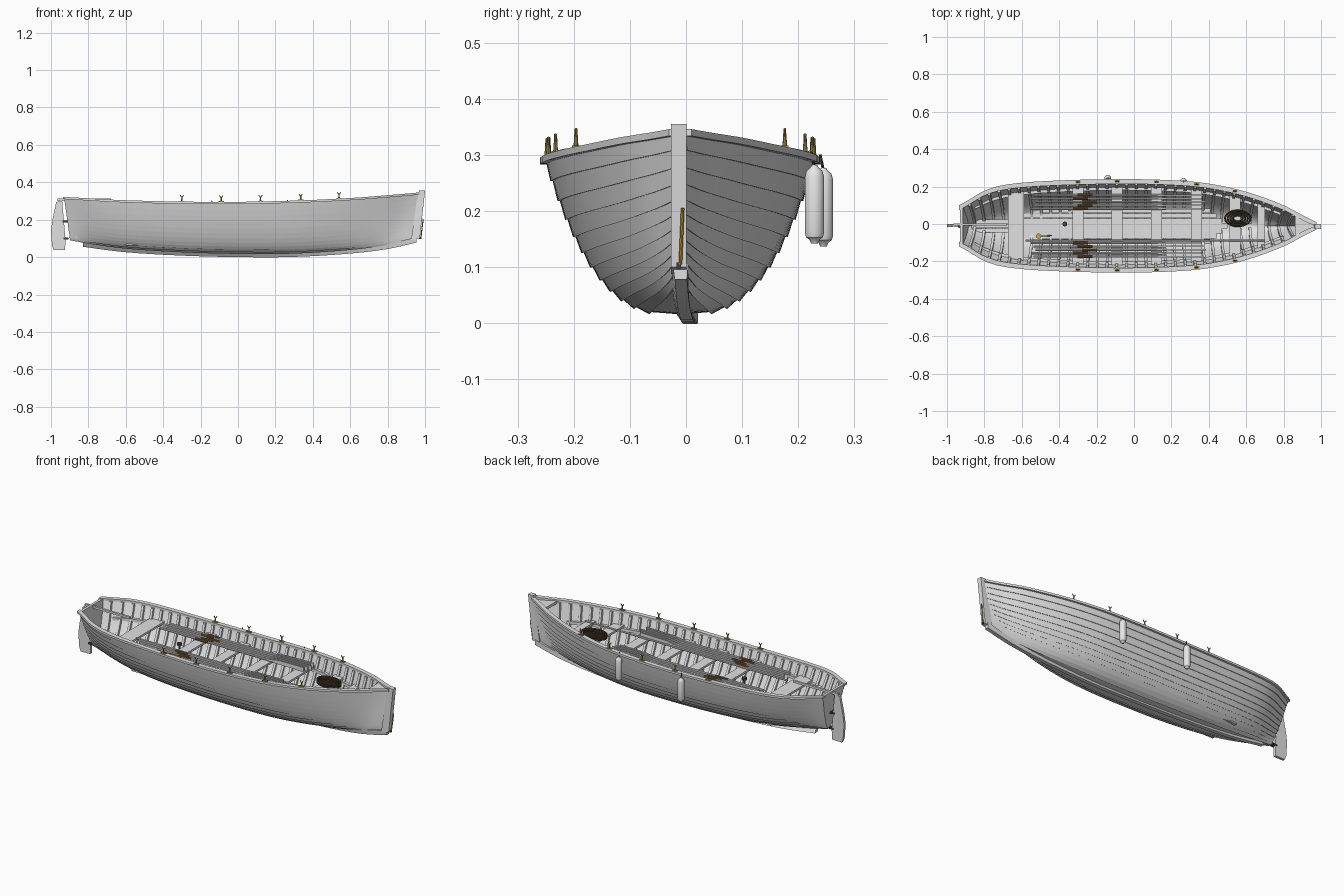
import bpy, bmesh, math
from mathutils import Vector

if "Cube" in bpy.data.objects:
    bpy.data.objects.remove(bpy.data.objects["Cube"])


def material(name, *rgb):
    m = bpy.data.materials.new(name)
    m.use_nodes = True
    m.diffuse_color = (*rgb, 1)
    m.node_tree.nodes["Principled BSDF"].inputs["Base Color"].default_value = (*rgb, 1)
    return m


GREY = material("pale grey paint", .75, .75, .75)
WHITE = material("fender white", .82, .82, .82)
ROPE = material("dark rope", .07, .045, .025)
LEATHER = material("brown leather", .2, .11, .05)
BRASS = material("brass", .4, .28, .1)
GOLD = material("gold strap", .6, .4, .05)
IRON = material("dark iron", .05, .05, .05)
Y0 = -.01


# Mesh helpers
def finish(name, bm, mat, smooth=True):
    bmesh.ops.remove_doubles(bm, verts=bm.verts, dist=.00005)
    bmesh.ops.recalc_face_normals(bm, faces=bm.faces)
    me = bpy.data.meshes.new(name)
    bm.to_mesh(me)
    bm.free()
    me.materials.append(mat)
    ob = bpy.data.objects.new(name, me)
    bpy.context.collection.objects.link(ob)
    if smooth:
        bpy.ops.object.select_all(action='DESELECT')
        ob.select_set(True)
        bpy.context.view_layer.objects.active = ob
        bpy.ops.object.shade_smooth_by_angle(angle=math.radians(35))
    return ob


def add_loft(bm, rings, caps=True):
    rows = [[bm.verts.new(p) for p in r] for r in rings]
    n = len(rows[0])
    for a, b in zip(rows, rows[1:]):
        for i in range(n):
            j = (i + 1) % n
            bm.faces.new((a[i], a[j], b[j], b[i]))
    if caps:
        bm.faces.new(rows[0])
        bm.faces.new(rows[-1])


def loft(name, rings, mat, caps=True):
    bm = bmesh.new()
    add_loft(bm, rings, caps)
    return finish(name, bm, mat)


def box_rings(x0, x1, y0, y1, z0, z1):
    return [[(x, y0, z0), (x, y1, z0), (x, y1, z1), (x, y0, z1)] for x in (x0, x1)]


def box(name, x0, x1, y0, y1, z0, z1, mat):
    return loft(name, box_rings(x0, x1, y0, y1, z0, z1), mat)


def plate(name, outline, y, thick, mat):
    return loft(name, [[(x, y + d, z) for x, z in outline] for d in (-thick / 2, thick / 2)], mat)


def lathe(name, start, end, profile, mat, sides=12):
    # profile holds (fraction along axis, radius)
    a, b = Vector(start), Vector(end)
    u = (b - a).orthogonal().normalized()
    v = (b - a).normalized().cross(u)
    turn = [2 * math.pi * i / sides for i in range(sides)]
    return loft(name, [[a.lerp(b, f) + r * (u * math.cos(t) + v * math.sin(t)) for t in turn]
                       for f, r in profile], mat)


def rod(name, start, end, r, mat, sides=8):
    return lathe(name, start, end, [(0, r), (1, r)], mat, sides)


# Hull lines, given as (position along the boat, value)
BEAM = [(-.93, .1), (-.87, .137), (-.8, .178), (-.7, .208), (-.5, .228), (-.1, .24), (.2, .234),
        (.4, .216), (.6, .172), (.8, .1), (.9, .047), (.975, .01)]
SHEER = [(-.93, .318), (-.6, .3), (-.1, .291), (.3, .298), (.6, .312), (.8, .327), (.975, .342)]
BASE = [(-.93, .09), (-.8, .068), (-.6, .043), (-.3, .025), (0, .017), (.3, .018), (.6, .036),
        (.8, .06), (.975, .1)]


def curve(table, x):
    x = min(max(x, table[0][0]), table[-1][0])
    i = max(k for k in range(len(table) - 1) if table[k][0] <= x)

    def slope(k):
        a, b = table[max(k - 1, 0)], table[min(k + 1, len(table) - 1)]
        return (b[1] - a[1]) / (b[0] - a[0])
    (xa, va), (xb, vb) = table[i], table[i + 1]
    h, s = xb - xa, (x - xa) / (xb - xa)
    return ((2 * s**3 - 3 * s**2 + 1) * va + (s**3 - 2 * s**2 + s) * h * slope(i)
            + (3 * s**2 - 2 * s**3) * vb + (s**3 - s**2) * h * slope(i + 1))


def fullness(x):
    return .36 + .4 * abs(x)**4


def half_at(x, z):
    k, s = curve(BASE, x), curve(SHEER, x)
    return curve(BEAM, x) * max((z - k) / (s - k), 0)**fullness(x)


def side_point(x, u, inset):
    t = u**1.7
    w = curve(BEAM, x) * t**fullness(x)
    w = max(w - max(inset, -w * .3), 0)
    k, s = curve(BASE, x), curve(SHEER, x)
    return Vector((x * (.965 + .035 * t), w, k + (s - k) * t + inset * (1 - u)))


def both(side):
    # Bottom-to-top points of one side become a full left-to-right section
    left = [Vector((p.x, Y0 - p.y, p.z)) for p in reversed(side)]
    return left + [Vector((p.x, Y0 + p.y, p.z)) for p in side]


# Lapstrake hull shell: stepped outside, plain inside
STRAKES = 12
rings = []
for i in range(57):
    x = -.93 + 1.905 * i / 56
    outer = []
    for s in range(STRAKES):
        outer += [side_point(x, s / STRAKES, -.004 if s else 0), side_point(x, (s + 1) / STRAKES, 0)]
    inner = [side_point(x, s / STRAKES, .01) for s in range(STRAKES + 1)]
    rings.append(both(outer) + both(inner)[::-1])
loft("hull_planking", rings, GREY, caps=False)

# Transom
section = both([side_point(-.93, .02 + .98 * s / 12, 0) for s in range(13)])
loft("transom", [section, [p + Vector((.015, 0, 0)) for p in section]], GREY)

# Gunwale rails
for side, label in ((-1, "right"), (1, "left")):
    rings = []
    for i in range(49):
        x = -.935 + 1.91 * i / 48
        w, z = curve(BEAM, x), curve(SHEER, x)
        a, b = Y0 + side * max(w - .016, 0), Y0 + side * (w + .01)
        rings.append([(x, a, z - .008), (x, b, z - .008), (x, b, z + .004), (x, a, z + .004)])
    loft(label + "_gunwale", rings, GREY)

# Keel, stem, breasthook and rudder
rings = []
for i in range(25):
    x = -.83 + 1.785 * i / 24
    y = .01 - .02 * max(x, 0)
    z = curve(BASE, x)
    rings.append([(x, y - .011, z - .017), (x, y + .011, z - .017), (x, Y0 + .014, z + .012),
                  (x, Y0 - .014, z + .012)])
loft("keel", rings, GREY)
plate("stem_post", [(.925, .088), (.972, .1), (1, .355), (.968, .355), (.955, .3)], Y0 - .003, .027, GREY)
hook = [(.86, -.065), (.86, .065), (.965, .012), (.965, -.012)]
loft("breasthook", [[(x, Y0 + y, z) for x, y in hook] for z in (.315, .33)], GREY)
plate("rudder", [(-.925, .038), (-.985, .037), (-.994, .06), (-1, .14), (-.992, .2), (-.972, .295),
                 (-.94, .3), (-.922, .09)], Y0 + .002, .015, GREY)
for z, x in ((.1, -.92), (.19, -.925)):
    box("rudder_hinge", x - .014, x + .014, Y0 - .012, Y0 + .012, z - .005, z + .005, IRON)
box("tiller", -.965, -.68, Y0 + .002, Y0 + .014, .3, .312, GREY)
box("stem_iron", .968, .98, Y0 - .007, Y0 + .001, .098, .108, IRON)
rod("stem_strap", (.978, -.01, .105), (.99, -.006, .205), .003, GOLD)

# Ribs
bm = bmesh.new()
for i in range(34):
    x = -.88 + .0525 * i
    rings = []
    for k in range(13):
        u = .1 + .88 * k / 12
        a, b = side_point(x, u, .008), side_point(x, u, .021)
        d = Vector((.007, 0, 0))
        rings.append([a - d, a + d, b + d, b - d])
    for side in (-1, 1):
        add_loft(bm, [[(p.x, Y0 + side * p.y, p.z) for p in r] for r in rings])
finish("ribs", bm, GREY, False)

# Thwart stringers along the inside of the hull
for side in (-1, 1):
    rings = []
    for i in range(33):
        x = -.85 + 1.65 * i / 32
        y = half_at(x, .228) - .012
        rings.append([(x, Y0 + side * (y - d), z) for d, z in ((0, .215), (.016, .215), (.016, .231), (0, .231))])
    loft("thwart_stringer", rings, GREY)

# Thwarts
SEATS = [-.3, -.09, .12, .335, .54]
for x, width in [(-.63, .085), (.68, .04)] + [(x, .058) for x in SEATS]:
    a, b = x - width / 2, x + width / 2
    ya, yb = half_at(a, .235) - .012, half_at(b, .235) - .012
    outline = [(a, Y0 - ya), (b, Y0 - yb), (b, Y0 + yb), (a, Y0 + ya)]
    loft("thwart", [[(*p, z) for p in outline] for z in (.231, .243)], GREY)

# Bottom boards
bm = bmesh.new()
for i in range(7):
    y = Y0 - .094 + .027 * i
    reach = .5 - .03 * abs(i - 3)
    add_loft(bm, box_rings(-.6, reach, y, y + .025, .062, .07))
for i in range(3):
    y = Y0 - .036 + .024 * i
    add_loft(bm, box_rings(-.87, -.61, y, y + .022, .105, .112))
finish("bottom_boards", bm, GREY, False)

# Oars stowed on the thwarts, blades forward
for side in (-1, 1):
    for i in range(5):
        y = Y0 + side * (.092 + .018 * i)
        shift = .012 * (i % 3)
        z = .2505
        rod("oar_shaft", (-.55 + shift, y, z), (.17, y, z), .006, GREY)
        rod("oar_leather", (-.325 + 2 * shift, y, z), (-.245 + 2 * shift, y, z), .0078, LEATHER)
        end = .36 + shift
        plate("oar_blade", [(.12, z - .004), (.2, z - .006), (end, z - .006), (end, z + .018),
                            (.2, z + .016), (.12, z + .004)], y, .008, GREY)
rod("boat_hook", (-.58, Y0 - .078, .25), (.7, Y0 - .078, .25), .005, GREY)

# Rowlocks
for x in SEATS:
    for side in (-1, 1):
        y, z = Y0 + side * (curve(BEAM, x) - .002), curve(SHEER, x)
        box("rowlock_plate", x - .014, x + .014, y - .007, y + .007, z + .003, z + .008, BRASS)
        lathe("rowlock_pin", (x, y, z), (x, y, z + .03), [(0, .005), (.6, .0035), (1, .003)], BRASS, 8)
        for d in (-1, 1):
            rod("rowlock_horn", (x, y, z + .024), (x + d * .009, y, z + .038), .0026, BRASS, 6)

# Coiled rope on the forward thwart
bm = bmesh.new()
for layer in range(3):
    for turn in range(4):
        rx, ry = .068 - .014 * turn, .042 - .0085 * turn
        ring = []
        for k in range(33):
            a = 2 * math.pi * k / 32
            r = [2 * math.pi * j / 6 for j in range(6)]
            ring.append([(.555 + (rx + .005 * math.cos(t)) * math.cos(a),
                          .03 + (ry + .005 * math.cos(t)) * math.sin(a),
                          .248 + .008 * layer + .005 * math.sin(t)) for t in r])
        add_loft(bm, ring, caps=False)
finish("rope_coil", bm, ROPE)

# Fenders hung over the left side
for x, y, z in ((-.14, .245, .137), (.265, .229, .142)):
    lathe("fender", (x, y, z), (x, y, z + .14),
          [(0, .006), (.05, .009), (.08, .015), (.14, .0175), (.85, .0175), (.93, .014), (.97, .007), (1, .005)],
          WHITE, 20)
    rod("fender_line", (x, y, z + .135), (x, y - .006, z + .164), .0025, ROPE)

# Loose gear on the bottom boards
lathe("pump_cap", (-.37, 0, .07), (-.37, 0, .245), [(0, .006), (.9, .006), (.92, .013), (1, .013)], IRON)
lathe("bailer_bowl", (-.51, -.065, .07), (-.51, -.065, .1), [(0, .009), (1, .014)], GOLD)
rod("bailer_handle", (-.5, -.065, .095), (-.44, -.062, .1), .003, BRASS)
